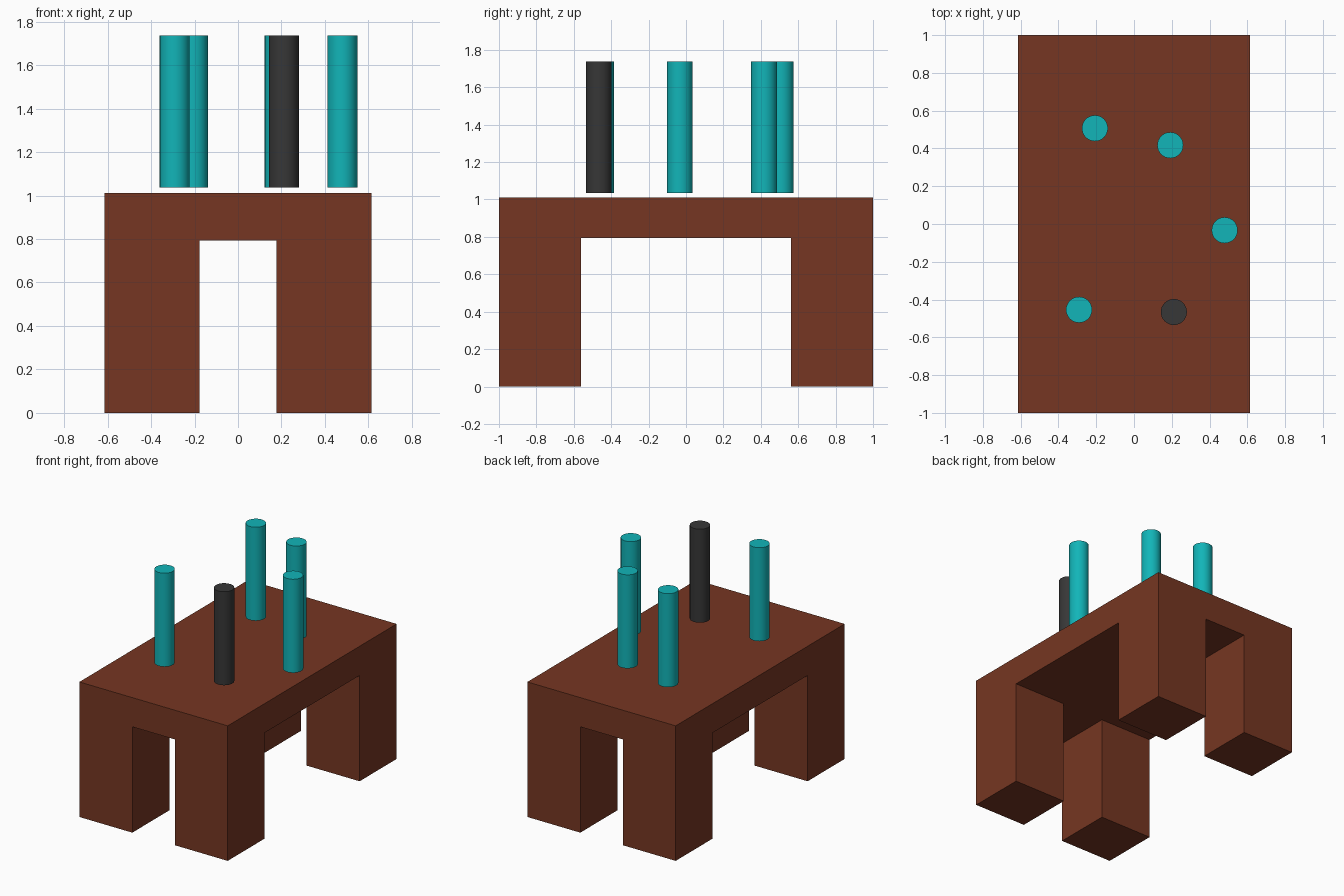
import bpy, bmesh

if "Cube" in bpy.data.objects:
    bpy.data.objects.remove(bpy.data.objects["Cube"])

HX, HY = 0.615, 1.0            # half size of the table
LX, LY = 0.176, 0.562          # inner faces of the legs
UNDER, TOP = 0.793, 1.012      # underside and top of the slab
PEG_R, PEG_Z0, PEG_Z1 = 0.069, 1.036, 1.737


def material(name, rgb):
    m = bpy.data.materials.new(name)
    m.diffuse_color = (*rgb, 1)
    m.use_nodes = True
    m.node_tree.nodes["Principled BSDF"].inputs["Base Color"].default_value = m.diffuse_color
    return m


brown = material("brown", (0.18, 0.037, 0.016))
teal = material("teal", (0.006, 0.46, 0.48))
charcoal = material("charcoal", (0.038, 0.038, 0.038))

# table: 3x3 sheet thickened into a slab, corner cells pulled down as legs
bm = bmesh.new()
xs, ys = (-HX, -LX, LX, HX), (-HY, -LY, LY, HY)
v = [[bm.verts.new((x, y, UNDER)) for y in ys] for x in xs]
corners = []
for i in range(3):
    for j in range(3):
        f = bm.faces.new((v[i][j], v[i][j + 1], v[i + 1][j + 1], v[i + 1][j]))
        if i != 1 and j != 1:
            corners.append(f)
slab = bmesh.ops.extrude_face_region(bm, geom=bm.faces[:])["geom"]
for e in slab:
    if isinstance(e, bmesh.types.BMVert):
        e.co.z = TOP
for f in bmesh.ops.extrude_discrete_faces(bm, faces=corners)["faces"]:
    for vert in f.verts:
        vert.co.z = 0
bmesh.ops.remove_doubles(bm, verts=bm.verts[:], dist=1e-5)
bmesh.ops.recalc_face_normals(bm, faces=bm.faces[:])
bmesh.ops.dissolve_limit(bm, angle_limit=0.01, verts=bm.verts[:], edges=bm.edges[:])
mesh = bpy.data.meshes.new("table")
bm.to_mesh(mesh)
bm.free()
table = bpy.data.objects.new("table", mesh)
mesh.materials.append(brown)
bpy.context.collection.objects.link(table)


# round pegs hovering just above the table top
def peg(name, x, y, mat):
    bpy.ops.mesh.primitive_cylinder_add(
        vertices=32, radius=PEG_R, depth=PEG_Z1 - PEG_Z0,
        location=(x, y, (PEG_Z0 + PEG_Z1) / 2))
    o = bpy.context.object
    o.name = name
    o.data.materials.append(mat)
    bpy.ops.object.shade_smooth_by_angle()


peg("back_left_peg", -0.207, 0.507, teal)
peg("back_right_peg", 0.192, 0.417, teal)
peg("right_peg", 0.48, -0.033, teal)
peg("front_left_peg", -0.291, -0.454, teal)
peg("dark_peg", 0.211, -0.466, charcoal)
